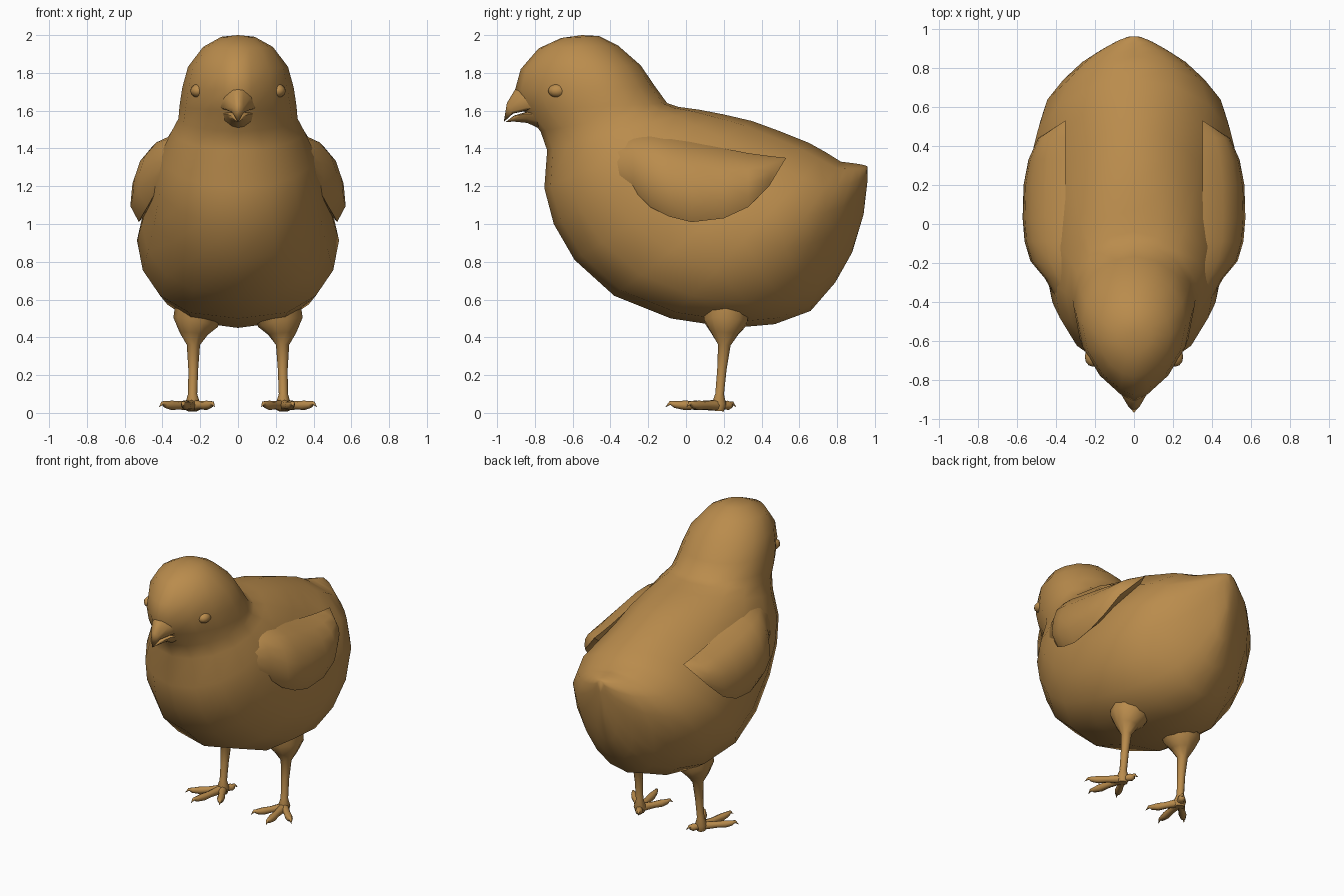
import bpy, bmesh, math
from mathutils import Vector

if "Cube" in bpy.data.objects:
    bpy.data.objects.remove(bpy.data.objects["Cube"])

plumage = bpy.data.materials.new("golden_brown")
plumage.diffuse_color = (0.49, 0.262, 0.073, 1)
plumage.use_nodes = True
plumage.node_tree.nodes["Principled BSDF"].inputs["Base Color"].default_value = plumage.diffuse_color


def finish(name, bm, mirror=False, angle=70):
    bmesh.ops.recalc_face_normals(bm, faces=bm.faces)
    mesh = bpy.data.meshes.new(name)
    bm.to_mesh(mesh)
    bm.free()
    mesh.materials.append(plumage)
    ob = bpy.data.objects.new(name, mesh)
    bpy.context.collection.objects.link(ob)
    bpy.ops.object.select_all(action='DESELECT')
    ob.select_set(True)
    bpy.context.view_layer.objects.active = ob
    bpy.ops.object.shade_smooth_by_angle(angle=math.radians(angle))
    if mirror:
        ob.modifiers.new("mirror", 'MIRROR').use_mirror_merge = False
    return ob


def loft(bm, rings):
    """Skin closed rings of points; a ring holding one point is a pole."""
    rings = [[bm.verts.new(p) for p in r] for r in rings]
    for a, b in zip(rings, rings[1:]):
        n = max(len(a), len(b))
        for i in range(n):
            j = (i + 1) % n
            if len(a) == 1:
                bm.faces.new((a[0], b[j], b[i]))
            elif len(b) == 1:
                bm.faces.new((a[i], a[j], b[0]))
            else:
                bm.faces.new((a[i], a[j], b[j], b[i]))
    for r in (rings[0], rings[-1]):
        if len(r) > 2:
            bm.faces.new(r)


def section(y0, z0, y1, z1, w, f=0.5, p=1.0, q=1.0, n=16):
    """Oval ring from the front/belly point to the back point.
    f: position of the widest place, p and q: pointedness of front and back."""
    a, b = Vector((0, y0, z0)), Vector((0, y1, z1))
    pts = []
    for i in range(n):
        t = 2 * math.pi * i / n
        c, s = math.cos(t), math.sin(t)
        pos = a.lerp(b, f + c * ((1 - f) if c > 0 else f))
        pos.x = math.copysign(w * abs(s) ** (p if c < 0 else q), s) if abs(s) > 1e-6 else 0
        pts.append(pos)
    return pts


def tube(bm, path, n=8):
    """Tapered limb through (x, y, z, radius) points."""
    pts = [Vector(p[:3]) for p in path]
    rings = []
    for i, p in enumerate(pts):
        d = (pts[min(i + 1, len(pts) - 1)] - pts[max(i - 1, 0)]).normalized()
        u = d.cross(Vector((0, 0, 1)) if abs(d.z) < 0.8 else Vector((0, 1, 0))).normalized()
        v = d.cross(u)
        r = path[i][3]
        if r == 0:
            rings.append([p])
        else:
            rings.append([p + r * (u * math.cos(2 * math.pi * k / n) + v * math.sin(2 * math.pi * k / n))
                          for k in range(n)])
    loft(bm, rings)


# Head, neck, breast and rump in one skin
sections = [
    (-0.66, 1.985, -0.46, 1.995, 0.09),
    (-0.78, 1.93, -0.36, 1.945, 0.185, 0.5, 1.2),
    (-0.875, 1.82, -0.24, 1.84, 0.265, 0.58, 1.4),
    (-0.905, 1.71, -0.165, 1.73, 0.295, 0.6, 1.5),
    (-0.86, 1.60, -0.10, 1.64, 0.31, 0.58, 1.4),
    (-0.77, 1.49, -0.04, 1.62, 0.315, 0.53, 1.1),
    (-0.735, 1.39, 0.07, 1.605, 0.35, 0.48, 1.0, 1.0),
    (-0.75, 1.19, 0.20, 1.58, 0.41, 0.46, 0.97, 1.05),
    (-0.70, 1.00, 0.35, 1.545, 0.45, 0.46, 0.95, 1.08),
    (-0.59, 0.81, 0.50, 1.49, 0.475, 0.46, 0.9, 1.08),
    (-0.38, 0.62, 0.65, 1.43, 0.51, 0.47, 0.82, 1.05),
    (-0.08, 0.50, 0.74, 1.38, 0.535, 0.47, 0.75, 1.0),
    (0.25, 0.45, 0.82, 1.33, 0.48, 0.48, 0.72, 1.0),
    (0.47, 0.47, 0.86, 1.325, 0.39, 0.5, 0.78, 1.0),
    (0.66, 0.54, 0.90, 1.32, 0.285, 0.52, 0.85, 0.95),
    (0.79, 0.69, 0.93, 1.315, 0.18, 0.55, 0.9, 0.9),
    (0.88, 0.85, 0.95, 1.31, 0.10, 0.6, 0.9, 0.9),
    (0.94, 1.05, 0.96, 1.305, 0.04, 0.65),
]
bm = bmesh.new()
loft(bm, [[Vector((0, -0.55, 2.0))]] + [section(*s) for s in sections]
     + [[Vector((0, 0.96, 1.22))]])
finish("body", bm, angle=100)

# Beak halves, the upper one flowing out of the forehead
bm = bmesh.new()
loft(bm, [section(-0.72, 1.60, -0.76, 1.80, 0.14, 0.12, 0.8, 1.5, 12),
          section(-0.84, 1.60, -0.90, 1.72, 0.08, 0.12, 0.8, 1.5, 12),
          section(-0.915, 1.585, -0.948, 1.64, 0.034, 0.2, 0.8, 1.2, 12),
          [Vector((0, -0.965, 1.54))]])
finish("upper_beak", bm)
bm = bmesh.new()
loft(bm, [section(-0.72, 1.48, -0.74, 1.60, 0.12, 0.85, 1.5, 0.8, 12),
          section(-0.84, 1.535, -0.85, 1.592, 0.06, 0.85, 1.5, 0.8, 12),
          section(-0.91, 1.542, -0.91, 1.574, 0.03, 0.85, 1.2, 0.8, 12),
          [Vector((0, -0.955, 1.54))]])
finish("lower_beak", bm)

# Eyes as low bumps
bm = bmesh.new()
bmesh.ops.create_uvsphere(bm, u_segments=12, v_segments=8, radius=1)
bmesh.ops.scale(bm, verts=bm.verts, vec=(0.04, 0.05, 0.036))
bmesh.ops.translate(bm, verts=bm.verts, vec=(0.212, -0.68, 1.705))
finish("eye", bm, mirror=True)

# Folded wings: y, top z, bottom z, inner x, outer x, lower edge x
stations = [
    (-0.46, 1.40, 1.27, 0.28, 0.34, 0.33),
    (-0.38, 1.45, 1.22, 0.30, 0.40, 0.38),
    (-0.28, 1.475, 1.18, 0.32, 0.455, 0.43),
    (-0.19, 1.475, 1.09, 0.34, 0.53, 0.48),
    (-0.09, 1.46, 1.04, 0.35, 0.56, 0.51),
    (0.03, 1.435, 1.01, 0.35, 0.57, 0.525),
    (0.20, 1.40, 1.03, 0.35, 0.565, 0.535),
    (0.33, 1.375, 1.09, 0.35, 0.54, 0.525),
    (0.44, 1.36, 1.20, 0.35, 0.49, 0.485),
]
arc = [(0, 1), (0.48, 0.89), (0.8, 0.7), (0.95, 0.48), (1, 0.2)]
bm = bmesh.new()
rings = []
for y, zt, zb, xi, xo, xl in stations:
    ring = [Vector((xi + (xo - xi) * a, y, zb + (zt - zb) * b)) for a, b in arc]
    rings.append(ring + [Vector((xl, y, zb)), Vector((xi, y, (zt + zb) / 2))])
loft(bm, rings + [[Vector((0.35, 0.53, 1.35))]])
finish("wing", bm, mirror=True, angle=60)

# Thigh flare and shank
bm = bmesh.new()
tube(bm, [(0.20, 0.215, 0.58, 0.13), (0.225, 0.21, 0.48, 0.12), (0.235, 0.205, 0.42, 0.075),
          (0.236, 0.203, 0.36, 0.035), (0.237, 0.19, 0.23, 0.026), (0.24, 0.178, 0.10, 0.024),
          (0.24, 0.175, 0.05, 0.04), (0.24, 0.172, 0.01, 0.03)], 10)
finish("leg", bm, mirror=True)

# Toes with hooked claws
tips = [("outer_toe", 0.40, 0.02), ("middle_toe", 0.29, -0.085),
        ("inner_toe", 0.135, -0.01), ("back_toe", 0.20, 0.245)]
for name, tx, ty in tips:
    root, tip = Vector((0.24, 0.175, 0.04)), Vector((tx, ty, 0.04))
    out = (tip - root).normalized()
    bm = bmesh.new()
    tube(bm, [(*root, 0.03), (*root.lerp(tip, 0.45), 0.022), (*root.lerp(tip, 0.7), 0.025),
              (*(root.lerp(tip, 0.9) + Vector((0, 0, 0.004))), 0.018),
              (*(tip + Vector((0, 0, 0.012))), 0.01),
              (*(tip + out * 0.025 - Vector((0, 0, 0.01))), 0)])
    finish(name, bm, mirror=True)
